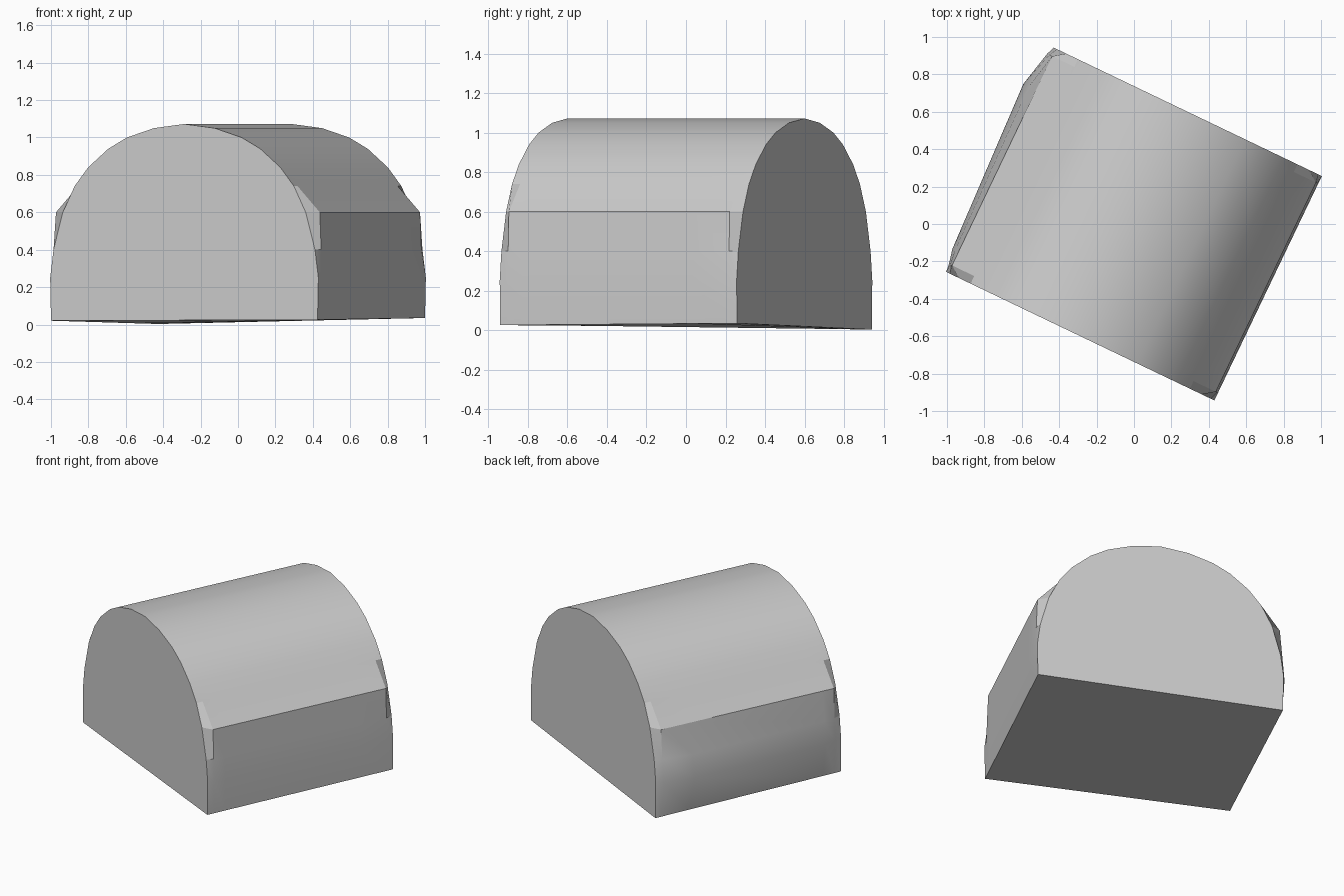
import bpy, bmesh, math

if "Cube" in bpy.data.objects:
    bpy.data.objects.remove(bpy.data.objects["Cube"])

# Half profile of the arch: (distance from centre, height), base to crown
HALF = [(0.79, 0.0), (0.795, 0.25), (0.775, 0.4), (0.72, 0.6), (0.65, 0.74),
        (0.57, 0.84), (0.45, 0.94), (0.34, 1.0), (0.18, 1.05), (0.0, 1.072)]
# Stations along the length: (position, bulge of the left wall, is an end face)
STATIONS = [(-0.665, 0, True), (-0.62, 0.80, False), (-0.54, 0.818, False),
            (0.42, 0.857, False), (0.62, 0.812, False), (0.665, 0, True)]


def ring(v, bulge, end):
    """Arch section from left base over the crown to right base."""
    left, right = list(HALF), list(HALF)
    if not end:                              # hard ridge at 0.6, bulging left wall
        right[2], right[3] = (0.79, 0.4), (0.782, 0.6)
        left[1] = (bulge, 0.25)
        left[2] = (bulge * 0.57 + 0.782 * 0.43, 0.4)
        left[3] = (0.782, 0.6)
    pts = [(-u, z) for u, z in left] + right[-2::-1]
    out = []
    for u, z in pts:
        if z == 0:                           # slightly uneven base
            s, t = u / 0.8, v / 0.665
            z = 0.021 + 0.0094 * s - 0.002 * t + 0.0068 * s * t
        out.append((u, v, z))
    return out


bm = bmesh.new()
rings = [[bm.verts.new(p) for p in ring(*st)] for st in STATIONS]
n = len(rings[0])
for a, b in zip(rings, rings[1:]):           # walls, vault and underside
    for i in range(n):
        j = (i + 1) % n
        bm.faces.new((a[i], a[j], b[j], b[i]))
bm.faces.new(rings[0])                       # end faces
bm.faces.new(rings[-1][::-1])
bmesh.ops.recalc_face_normals(bm, faces=bm.faces)

mesh = bpy.data.meshes.new("arched_block")
bm.to_mesh(mesh)
bm.free()
block = bpy.data.objects.new("arched_block", mesh)
bpy.context.collection.objects.link(block)
block.rotation_euler.z = math.radians(-25.6)

grey = bpy.data.materials.new("light_grey")
grey.diffuse_color = (0.6, 0.6, 0.6, 1)
grey.use_nodes = True
grey.node_tree.nodes["Principled BSDF"].inputs["Base Color"].default_value = grey.diffuse_color
mesh.materials.append(grey)

bpy.context.view_layer.objects.active = block
block.select_set(True)
bpy.ops.object.shade_smooth_by_angle(angle=math.radians(22))
